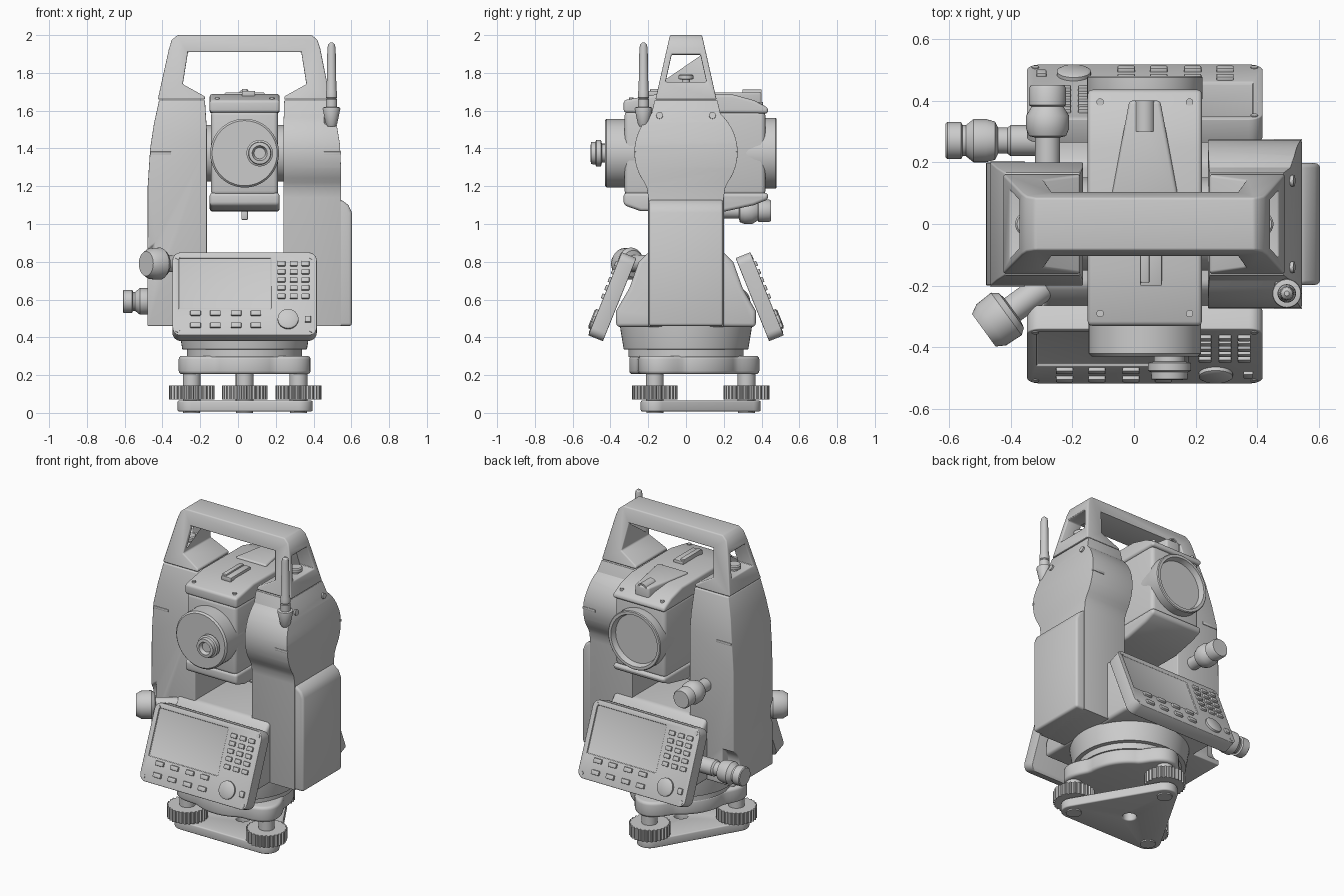
import bpy, bmesh, math
from math import sin, cos, pi, radians
from mathutils import Vector, Matrix

if "Cube" in bpy.data.objects:
    bpy.data.objects.remove(bpy.data.objects["Cube"])

CX = 0.035                      # x of the vertical axis
PARTS, CUTTERS = [], []

def make(name, bm, bevel=0, segs=3, cutter=False):
    bmesh.ops.recalc_face_normals(bm, faces=bm.faces)
    me = bpy.data.meshes.new(name)
    bm.to_mesh(me)
    bm.free()
    ob = bpy.data.objects.new(name, me)
    bpy.context.collection.objects.link(ob)
    ob["bevel"], ob["segs"] = bevel, segs
    ob.hide_render = cutter
    (CUTTERS if cutter else PARTS).append(ob)
    return ob

def prism(name, pts, axis, a, b, bevel=0, segs=3, cutter=False):
    """Extrude a 2D profile along an axis from a to b."""
    place = {'x': lambda p, t: (t, p[0], p[1]),
             'y': lambda p, t: (p[0], t, p[1]),
             'z': lambda p, t: (p[0], p[1], t)}[axis]
    bm = bmesh.new()
    lo = [bm.verts.new(place(p, a)) for p in pts]
    hi = [bm.verts.new(place(p, b)) for p in pts]
    bm.faces.new(lo)
    bm.faces.new(hi[::-1])
    for i in range(len(pts)):
        j = (i + 1) % len(pts)
        bm.faces.new((lo[i], lo[j], hi[j], hi[i]))
    return make(name, bm, bevel, segs, cutter)

def box(name, c, s, bevel=0, segs=2, cutter=False):
    x, y, w, d = c[0], c[1], s[0] / 2, s[1] / 2
    return prism(name, [(x-w, y-d), (x+w, y-d), (x+w, y+d), (x-w, y+d)], 'z',
                 c[2] - s[2] / 2, c[2] + s[2] / 2, bevel, segs, cutter)

def lathe(name, prof, loc, axis=(0, 0, 1), n=40, cutter=False):
    """Revolve (radius, height) points about an axis."""
    prof = [(0, prof[0][1])] + list(prof) + [(0, prof[-1][1])]
    bm = bmesh.new()
    vs = [bm.verts.new((r, 0, h)) for r, h in prof]
    es = [bm.edges.new(e) for e in zip(vs, vs[1:])]
    bmesh.ops.spin(bm, geom=vs + es, cent=(0, 0, 0), axis=(0, 0, 1),
                   angle=2 * pi, steps=n, use_duplicate=False)
    bmesh.ops.remove_doubles(bm, verts=bm.verts, dist=1e-5)
    rot = Vector(axis).to_track_quat('Z', 'Y').to_matrix().to_4x4()
    bm.transform(Matrix.Translation(loc) @ rot)
    return make(name, bm, cutter=cutter)

def boolean(ob, cutter, op='DIFFERENCE'):
    m = ob.modifiers.new("cut", 'BOOLEAN')
    m.object, m.operation, m.solver = cutter, op, 'EXACT'

def mirror_y(half):
    return half + [(-y, z) for y, z in reversed(half)]

def hull(circles, r, n=16):
    """Rounded polygon around counter-clockwise circles."""
    out = []
    for i, c in enumerate(circles):
        p, q = circles[i - 1], circles[(i + 1) % len(circles)]
        a0 = math.atan2(c[1]-p[1], c[0]-p[0]) - pi / 2
        a1 = math.atan2(q[1]-c[1], q[0]-c[0]) - pi / 2
        sweep = (a1 - a0) % (2 * pi)
        out += [(c[0] + r*cos(a0 + sweep*k/n), c[1] + r*sin(a0 + sweep*k/n)) for k in range(n + 1)]
    return out

# Levelling base: triangular plate, three knurled screws, lobed upper plate
SCREWS = [(-0.245, -0.165), (0.32, -0.165), (0.035, 0.32)]
plate = prism("base_plate", hull(SCREWS, 0.075), 'z', 0.008, 0.065, 0.008)
boolean(plate, lathe("plate_hole", [(0.04, -0.1), (0.04, 0.2)], (CX, 0, 0), cutter=True))
for x, y in SCREWS:
    lathe("foot_pad", [(0.045, 0), (0.045, 0.03)], (x, y, 0))
    lathe("screw_shaft", [(0.047, 0.06), (0.047, 0.22)], (x, y, 0))
    teeth = [(0.121 if k % 4 < 2 else 0.112, 2 * pi * k / 112) for k in range(112)]
    prism("levelling_screw", [(x + r*cos(a), y + r*sin(a)) for r, a in teeth], 'z', 0.07, 0.145)
lobes = []
for k in range(96):
    a = 2 * pi * k / 96
    r = 0.3 + 0.088 * max(0, cos(3 * (a - pi / 2))) ** 1.5
    lobes.append((CX + r * cos(a), r * sin(a)))
prism("upper_base_plate", lobes, 'z', 0.205, 0.302, 0.018)
lathe("base_collar", [(0.305, 0.295), (0.305, 0.335), (0.33, 0.337), (0.35, 0.46), (0.35, 0.48)], (CX, 0, 0), n=64)

# Lower housing between the two standards
prism("lower_housing", mirror_y([(0.37, 0.455), (0.37, 0.54), (0.3, 0.66), (0.25, 0.8), (0.2, 0.85)]),
      'x', -0.29, 0.37, 0.02)

# Standards: front outline intersected with side outline
left = prism("left_standard", [(-0.165, 0.46), (-0.48, 0.46), (-0.478, 1.2), (-0.465, 1.4), (-0.445, 1.53),
                               (-0.418, 1.655), (-0.175, 1.655), (-0.165, 1.5)], 'y', -0.4, 0.4, 0.02)
boolean(left, prism("left_outline", mirror_y([(0.2, 0.4), (0.2, 1.4), (0.165, 1.66), (0.16, 1.7)]),
                    'x', -0.7, 0, cutter=True), 'INTERSECT')
boolean(left, lathe("rear_pocket", [(0.11, 0), (0.11, 0.2)], (-0.4, 0.25, 0.59), (-1, 0, 0), cutter=True))
boolean(left, lathe("front_pocket", [(0.14, 0), (0.14, 0.4)], (-0.38, -0.28, 0.8), (-0.8, -0.6, 0), cutter=True))
right = prism("right_standard", [(0.24, 0.46), (0.545, 0.46), (0.545, 1.3), (0.54, 1.42), (0.52, 1.54),
                                 (0.485, 1.655), (0.245, 1.655), (0.24, 1.5)], 'y', -0.4, 0.4, 0.02)
arc = [(0.273 * cos(radians(a)), 1.38 + 0.273 * sin(radians(a))) for a in range(-36, 50, 6)]
boolean(right, prism("right_outline", mirror_y([(0.2, 0.4), (0.2, 1.14), (0.207, 1.19)] + arc + [(0.165, 1.66), (0.16, 1.7)]),
                     'x', 0, 0.7, cutter=True), 'INTERSECT')
prism("battery_box", [(0.45, 0.46), (0.603, 0.46), (0.603, 1.06), (0.585, 1.1), (0.545, 1.13), (0.45, 1.13)],
      'y', -0.197, 0.197, 0.015)
for s in (-1, 1):
    box("left_index_mark", (-0.41, s * 0.199, 1.375), (0.11, 0.01, 0.016), 0.002)
    box("right_index_mark", (0.5, s * 0.27, 1.375), (0.09, 0.012, 0.016), 0.002)
    lathe("cover_screw", [(0.018, 0), (0.018, 0.03)], (0.49, s * 0.14, 1.57), (1, 0, 0.2), 16)
lathe("tilt_axle", [(0.15, -0.22), (0.15, 0.22)], (CX, 0, 1.375), (1, 0, 0))

# Carrying handle: front outline, tapered towards the top, with side windows
handle = prism("carry_handle", [(-0.425, 1.658), (-0.365, 1.93), (-0.35, 1.975), (-0.32, 2), (0.39, 2), (0.42, 1.975),
                                (0.435, 1.93), (0.49, 1.658), (0.245, 1.658), (0.245, 1.675), (0.362, 1.74), (0.335, 1.91),
                                (-0.265, 1.91), (-0.292, 1.74), (-0.175, 1.675), (-0.175, 1.658)], 'y', -1, 1, 0.01)
for v in handle.data.vertices:
    v.co.y *= 0.162 - (v.co.z - 1.658) * 0.225
boolean(handle, prism("handle_window", [(-0.108, 1.752), (0.108, 1.752), (0.076, 1.895), (-0.076, 1.895)],
                      'x', -0.8, 0.8, cutter=True))
for x in (-0.345, 0.412):
    lathe("handle_bolt", [(0.022, 1.74), (0.022, 1.765), (0.04, 1.767), (0.04, 1.785), (0.034, 1.792)], (x, 0, 0), n=24)

# Telescope: body, top and bottom lids, lens barrel, eyepiece, sights
body = [(-0.325, 1.15), (0.42, 1.15), (0.42, 1.6), (-0.325, 1.6)]
prism("telescope_body", body, 'x', CX - 0.178, CX + 0.178, 0.025)
prism("telescope_top_lid", [(-0.33, 1.59), (0.435, 1.585), (0.435, 1.615), (0.36, 1.655), (0.25, 1.685),
                            (-0.15, 1.688), (-0.33, 1.655)], 'x', CX - 0.185, CX + 0.185, 0.03, 4)
prism("telescope_bottom_lid", [(-0.33, 1.165), (-0.33, 1.1), (-0.24, 1.068), (0.2, 1.065), (0.36, 1.1),
                               (0.435, 1.13), (0.435, 1.165)], 'x', CX - 0.185, CX + 0.185, 0.028, 4)
lathe("objective_barrel", [(0.17, 0.2), (0.183, 0.39), (0.187, 0.41), (0.187, 0.475), (0.182, 0.48), (0.165, 0.48),
                           (0.155, 0.445)], (CX, 0, 1.375), (0, 1, 0), 64)
lathe("eyepiece_barrel", [(0.182, 0.25), (0.182, 0.42), (0.172, 0.43)], (CX, 0, 1.375), (0, -1, 0), 64)
lathe("eyepiece", [(0.05, 0.42), (0.05, 0.445), (0.07, 0.45), (0.07, 0.475), (0.06, 0.48), (0.058, 0.503), (0.04, 0.505),
                   (0.03, 0.485)], (0.115, 0, 1.375), (0, -1, 0))
prism("sight_ramp", [(CX-0.11, 0.08), (CX+0.11, 0.08), (CX+0.05, 0.4), (CX-0.05, 0.4)], 'z', 1.6, 1.697, 0.012)
lathe("sight_tube", [(0.033, 0.3), (0.033, 0.4), (0.024, 0.4), (0.022, 0.36)], (CX, 0, 1.68), (0, 1, 0), 24)
box("top_sight_rib", (CX + 0.02, -0.1, 1.69), (0.07, 0.2, 0.03), 0.004)
box("top_sight_blade", (CX, -0.1, 1.7), (0.03, 0.18, 0.03), 0.004)
box("bottom_sight_blade", (CX, -0.1, 1.045), (0.035, 0.18, 0.045), 0.004)
for s in (-1, 1):
    for y, z in ((-0.29, 1.66), (0.395, 1.635)):
        lathe("lid_screw", [(0.012, -0.01), (0.012, 0.01)], (CX + s * 0.145, y, z), n=12)

# Control panels, front and (turned half round) back
def panel(label, turn):
    tilt = (Matrix.Translation((CX, 0, 0)) @ Matrix.Rotation(turn, 4, 'Z') @
            Matrix.Translation((0, -0.39, 0.615)) @ Matrix.Rotation(radians(-22), 4, 'X'))
    first = len(PARTS)
    F = -0.042                                   # local y of the front face
    slab = prism(label + "_panel", hull([(-0.337, -0.192), (0.337, -0.192), (0.337, 0.192), (-0.337, 0.192)],
                                        0.045, 6), 'y', F, -F, 0.012)
    screen = box(label + "_screen_recess", (-0.105, F, 0.06), (0.49, 0.016, 0.29), cutter=True)
    boolean(slab, screen)
    for x in (0.195, 0.26, 0.322):
        for w in (0.17, 0.124, 0.078, 0.032, -0.016):
            box(label + "_keypad_key", (x, F, w), (0.042, 0.024, 0.027), 0.004)
    for x in (-0.26, -0.155, -0.045, 0.06):
        for w in (-0.112, -0.182):
            box(label + "_function_key", (x, F, w), (0.056, 0.026, 0.028), 0.004)
    lathe(label + "_cursor_pad", [(0.055, 0), (0.055, 0.012), (0.045, 0.018)], (0.23, F, -0.147), (0, -1, 0), 32)
    box(label + "_enter_key", (0.335, F, -0.147), (0.032, 0.024, 0.036), 0.004)
    for x in (-0.36, 0.36):
        for w in (-0.215, 0.215):
            lathe(label + "_panel_screw", [(0.012, -0.01), (0.012, 0.003)], (x * 0.985, F, w * 0.97), (0, -1, 0), 12)
    for ob in PARTS[first:] + [screen]:
        ob.data.transform(tilt)
panel("front", 0)
panel("back", pi)

# Knobs on the left standard
lathe("vertical_motion_knob", [(0.04, 0.15), (0.04, 0.28), (0.06, 0.285), (0.07, 0.31), (0.07, 0.35), (0.055, 0.375),
                               (0.052, 0.38), (0.06, 0.385), (0.06, 0.44), (0.054, 0.45)], (-0.28, 0, 1.07), (0, 1, 0))
lathe("horizontal_motion_knob", [(0.05, 0.25), (0.05, 0.4), (0.042, 0.41), (0.042, 0.44), (0.062, 0.45), (0.07, 0.48),
                                 (0.07, 0.52), (0.05, 0.545), (0.05, 0.555), (0.06, 0.56), (0.06, 0.605), (0.055, 0.61)],
      (0, 0.27, 0.59), (-1, 0, 0))
lathe("plummet_eyepiece", [(0.045, -0.05), (0.045, 0.165), (0.07, 0.17), (0.085, 0.19), (0.082, 0.25), (0.065, 0.28)],
      (-0.26, -0.18, 0.79), (-0.8, -0.58, 0))

# Antenna on the right standard
lathe("antenna_socket", [(0.022, 1.515), (0.03, 1.53), (0.047, 1.61), (0.045, 1.617), (0.03, 1.62)], (0.495, -0.225, 0), n=32)
lathe("antenna_rod", [(0.03, 1.6), (0.03, 1.66), (0.026, 1.665), (0.03, 1.67), (0.029, 1.7), (0.026, 1.71), (0.022, 1.93),
                      (0.018, 1.95), (0.008, 1.96)], (0.495, -0.225, 0), n=32)
box("antenna_mount", (0.48, -0.2, 1.55), (0.05, 0.06, 0.06), 0.01)

# Bevel, bake modifiers and shade
for ob in PARTS:
    if ob["bevel"]:
        b = ob.modifiers.new("bevel", 'BEVEL')
        b.width, b.segments, b.limit_method = ob["bevel"], ob["segs"], 'ANGLE'
        b.angle_limit = radians(32)
dg = bpy.context.evaluated_depsgraph_get()
dg.update()
baked = {ob: bpy.data.meshes.new_from_object(ob.evaluated_get(dg)) for ob in PARTS if ob.modifiers}
for ob, me in baked.items():
    ob.modifiers.clear()
    ob.data = me
for c in CUTTERS:
    bpy.data.objects.remove(c)
bpy.ops.object.select_all(action='DESELECT')
for ob in PARTS:
    ob.select_set(True)
bpy.context.view_layer.objects.active = PARTS[0]
bpy.ops.object.shade_smooth_by_angle(angle=radians(32))
